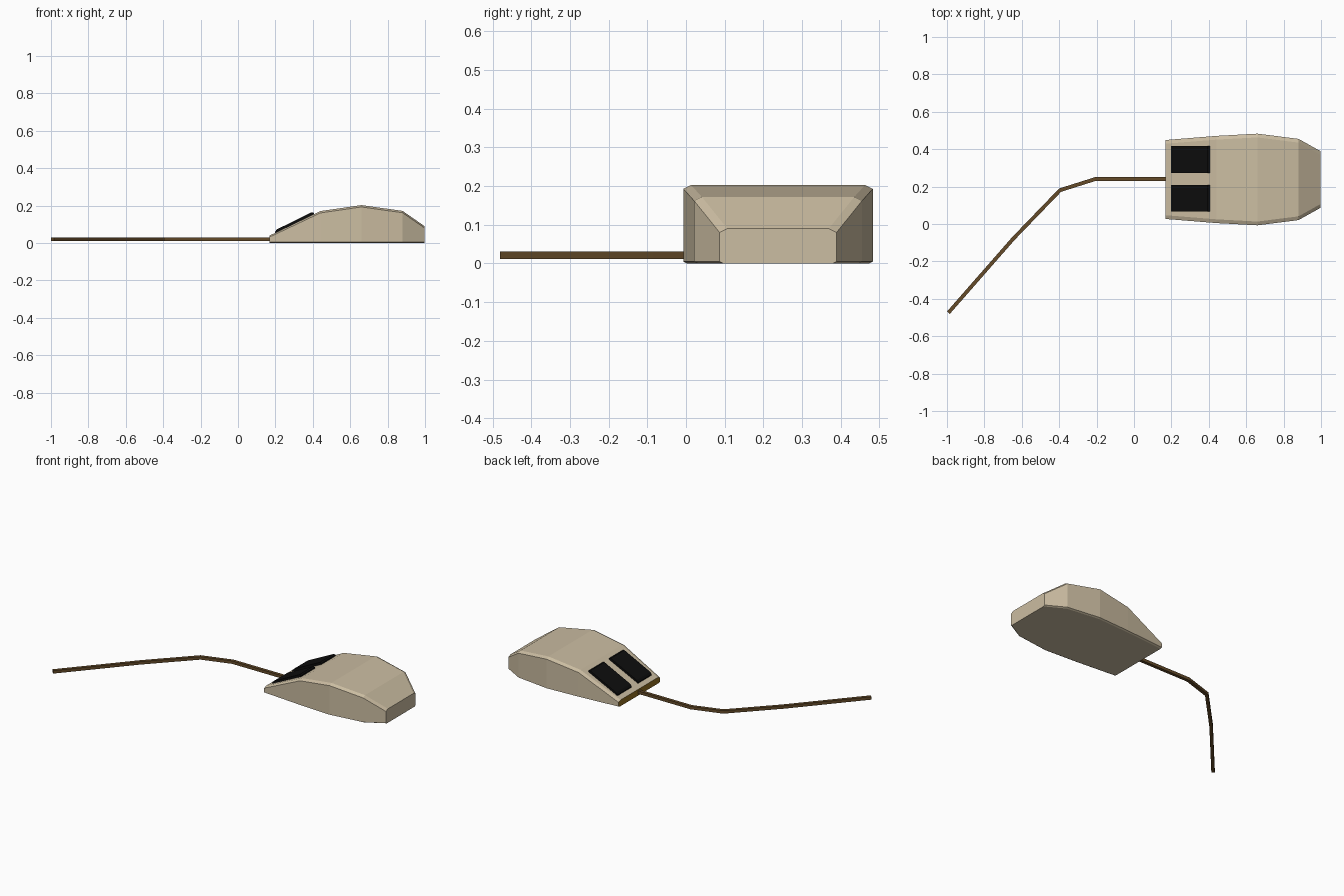
import bpy, bmesh
from mathutils import Vector

if "Cube" in bpy.data.objects:
    bpy.data.objects.remove(bpy.data.objects["Cube"])


def material(name, rgb):
    m = bpy.data.materials.new(name)
    m.diffuse_color = (*rgb, 1)
    m.use_nodes = True
    m.node_tree.nodes["Principled BSDF"].inputs["Base Color"].default_value = m.diffuse_color
    return m


BEIGE = material("beige plastic", (0.60, 0.51, 0.36))
GOLD = material("gold brown", (0.30, 0.16, 0.015))
BROWN = material("cord brown", (0.13, 0.07, 0.022))
BLACK = material("black button", (0.004, 0.004, 0.004))
MID = 0.238  # centre line of the mouse in y


def loft(name, rings, mats):
    """Join matching cross-sections with quads and cap both ends."""
    bm = bmesh.new()
    loops = [[bm.verts.new(p) for p in ring] for ring in rings]
    n = len(loops[0])
    for a, b in zip(loops, loops[1:]):
        for i in range(n):
            bm.faces.new((a[i], a[(i + 1) % n], b[(i + 1) % n], b[i]))
    bm.faces.new(loops[0])
    bm.faces.new(loops[-1])
    bmesh.ops.recalc_face_normals(bm, faces=bm.faces)
    mesh = bpy.data.meshes.new(name)
    bm.to_mesh(mesh)
    bm.free()
    for m in mats:
        mesh.materials.append(m)
    ob = bpy.data.objects.new(name, mesh)
    bpy.context.collection.objects.link(ob)
    return ob


# Mouse body: stations of x, half width, height, with chamfered long edges
stations = [(0.168, 0.211, 0.040), (0.44, 0.233, 0.171), (0.66, 0.245, 0.203),
            (0.88, 0.217, 0.172), (0.998, 0.151, 0.090)]


def body_ring(x, w, h):
    c = min(0.010, h * 0.2)
    half = [(w - 0.010, 0), (w, 0.005), (w, h - c), (w - 0.020, h)]
    pts = half + [(-y, z) for y, z in reversed(half)]
    return [(x, MID + y, z) for y, z in pts]


body = loft("mouse_body", [body_ring(*s) for s in stations], [BEIGE, GOLD])
for f in body.data.polygons:          # nose face carries the gold strip
    if f.normal.x < -0.9:
        f.material_index = 1

# Two sloping buttons resting on the front slope
for name, y0, y1 in (("right_button", 0.068, 0.208), ("left_button", 0.272, 0.418)):
    def slope(x):
        return 0.040 + (x - 0.168) * 0.4816
    rings = []
    for y in (y0, y1):
        rings.append([(0.198, y, slope(0.198) - 0.01), (0.405, y, slope(0.405) - 0.01),
                      (0.405, y, slope(0.405) + 0.008), (0.393, y, slope(0.393) + 0.016),
                      (0.208, y, slope(0.208) + 0.014), (0.198, y, slope(0.198) + 0.006)])
    loft(name, rings, [BLACK])

# Cord: square section swept with mitred corners
path = [Vector(p) for p in ((0.172, 0.241), (-0.205, 0.241), (-0.395, 0.181),
                            (-0.645, -0.078), (-0.992, -0.474))]
R = 0.010
cord = []
for i, p in enumerate(path):
    d_in = (p - path[max(i - 1, 0)]) if i else path[1] - p
    d_out = (path[i + 1] - p) if i < len(path) - 1 else d_in
    d_in, d_out = d_in.normalized(), d_out.normalized()
    t = (d_in + d_out).normalized()
    side = Vector((-t.y, t.x)) * (R / t.dot(d_in))
    a, b = p + side, p - side
    cord.append([(a.x, a.y, 0.012), (b.x, b.y, 0.012), (b.x, b.y, 0.031), (a.x, a.y, 0.031)])
loft("cord", cord, [BROWN])
